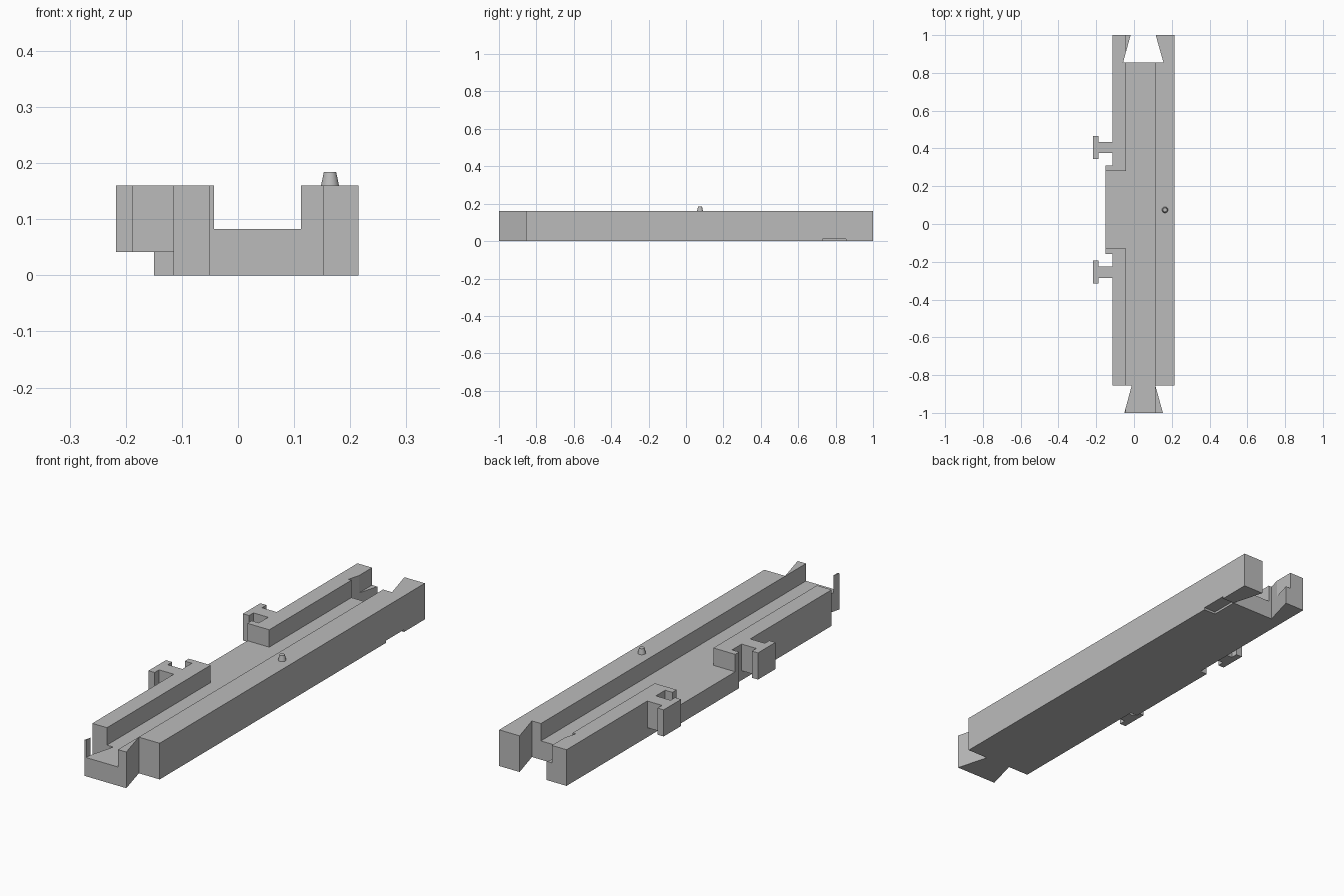
import bpy
import bmesh

cube = bpy.data.objects.get("Cube")
if cube:
    bpy.data.objects.remove(cube, do_unlink=True)

# One plain grey material
grey = bpy.data.materials.new("plain_grey")
grey.use_nodes = True
colour = (0.5, 0.5, 0.5, 1)
grey.diffuse_color = colour
grey.node_tree.nodes["Principled BSDF"].inputs["Base Color"].default_value = colour

TOP, FLOOR = 0.16, 0.083


def prism(name, outline, z0, z1):
    """Extrude a plan outline from z0 to z1."""
    bm = bmesh.new()
    face = bm.faces.new([bm.verts.new((x, y, z0)) for x, y in outline])
    grown = bmesh.ops.extrude_face_region(bm, geom=[face])["geom"]
    for v in grown:
        if isinstance(v, bmesh.types.BMVert):
            v.co.z = z1
    bmesh.ops.recalc_face_normals(bm, faces=bm.faces)
    mesh = bpy.data.meshes.new(name)
    bm.to_mesh(mesh)
    bm.free()
    mesh.materials.append(grey)
    obj = bpy.data.objects.new(name, mesh)
    bpy.context.collection.objects.link(obj)
    return obj


def box(name, x0, x1, y0, y1, z0, z1):
    return prism(name, [(x0, y0), (x1, y0), (x1, y1), (x0, y1)], z0, z1)


def cut(target, cutter):
    """Subtract the cutter from the target, then discard it."""
    cutter.hide_render = True
    mod = target.modifiers.new("cut", "BOOLEAN")
    mod.operation = "DIFFERENCE"
    mod.solver = "EXACT"
    mod.object = cutter
    bpy.context.view_layer.objects.active = target
    bpy.ops.object.modifier_apply(modifier=mod.name)
    bpy.data.objects.remove(cutter, do_unlink=True)


# Rail body: dovetail tongue in front, matching socket at the back, side ledge
body = prism("rail_body", [
    (-0.051, -1), (0.153, -1), (0.113, -0.855), (0.215, -0.855),
    (0.215, 1), (0.115, 1), (0.156, 0.855), (-0.058, 0.855), (-0.018, 1),
    (-0.115, 1), (-0.115, 0.31), (-0.15, 0.31), (-0.15, -0.158),
    (-0.115, -0.158), (-0.115, -0.855), (-0.012, -0.855)], 0, TOP)

# Long channel, side opening and shallow recess under the back corner
cut(body, box("channel_cutter", -0.043, 0.112, -1.1, 1.1, FLOOR, 0.3))
cut(body, box("opening_cutter", -0.3, 0.03, -0.13, 0.28, FLOOR, 0.3))
cut(body, box("recess_cutter", 0.156, 0.3, 0.73, 0.855, -0.1, 0.01))

# T-shaped side connectors
for name, y in (("front_connector", -0.255), ("back_connector", 0.405)):
    half = [(-0.115, 0.03), (-0.187, 0.03), (-0.187, 0.061), (-0.217, 0.061)]
    outline = [(x, y + d) for x, d in half] + [(x, y - d) for x, d in reversed(half)]
    prism(name, outline, 0.042, TOP)

# Small tapered locating pin
bpy.ops.mesh.primitive_cone_add(vertices=24, radius1=0.016, radius2=0.011,
                                depth=0.024, location=(0.164, 0.075, TOP + 0.012))
pin = bpy.context.object
pin.name = "locating_pin"
pin.data.materials.append(grey)
bpy.ops.object.shade_smooth_by_angle()
